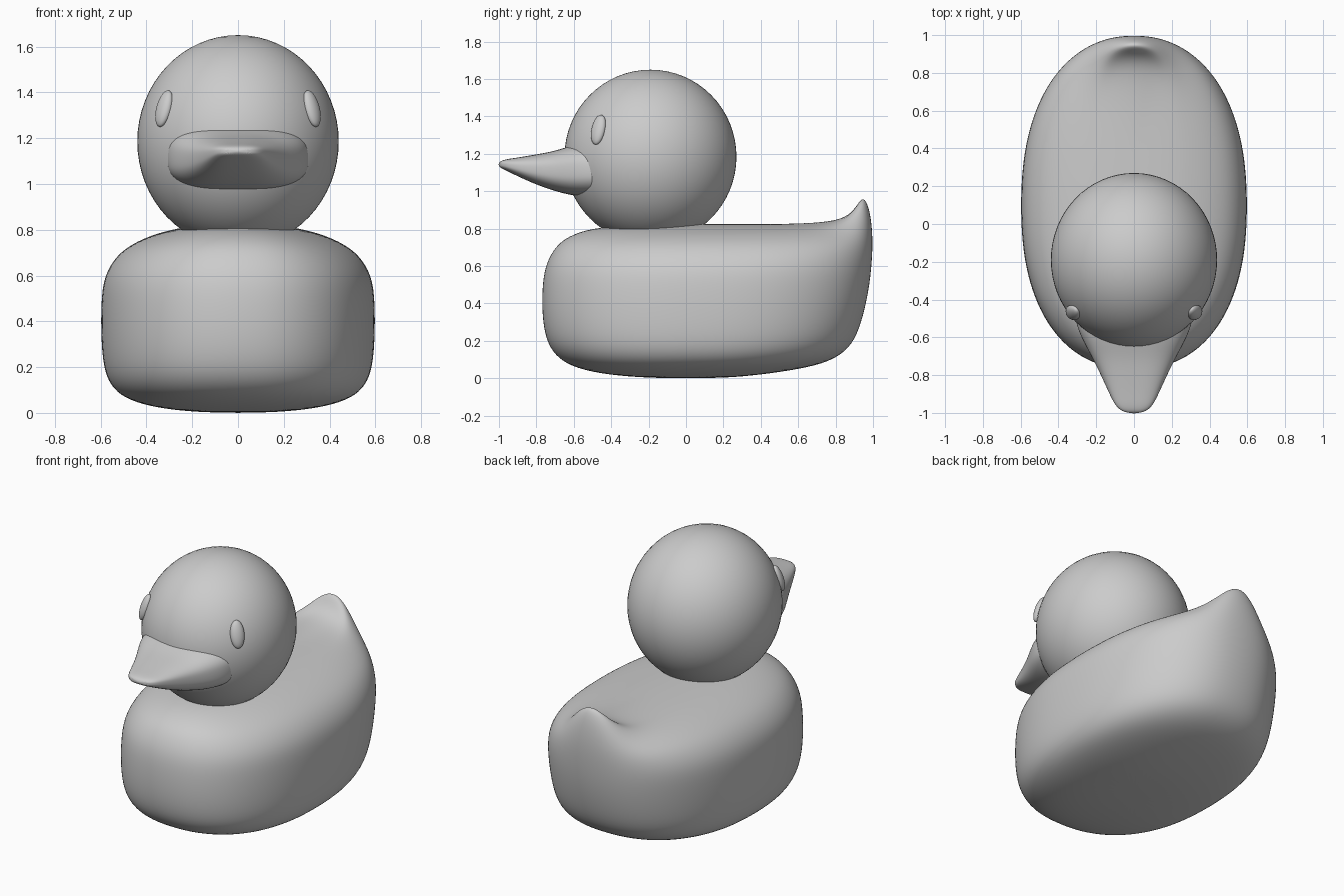
import bpy, bmesh, math
from mathutils import Vector

if "Cube" in bpy.data.objects:
    bpy.data.objects.remove(bpy.data.objects["Cube"])

SEG = 40


def smooth(obj):
    for p in obj.data.polygons:
        p.use_smooth = True


def spow(v, e):
    return math.copysign(abs(v) ** e, v)


def loft(name, rings, start, end):
    """Skin closed rings of points, closing both ends with a pole vertex."""
    bm = bmesh.new()
    vr = [[bm.verts.new(p) for p in ring] for ring in rings]
    for a, b in zip(vr, vr[1:]):
        for i in range(SEG):
            j = (i + 1) % SEG
            bm.faces.new((a[i], a[j], b[j], b[i]))
    for ring, pole in ((vr[0], start), (vr[-1], end)):
        pv = bm.verts.new(pole)
        for i in range(SEG):
            bm.faces.new((ring[i], ring[(i + 1) % SEG], pv))
    bmesh.ops.recalc_face_normals(bm, faces=bm.faces)
    mesh = bpy.data.meshes.new(name)
    bm.to_mesh(mesh)
    bm.free()
    obj = bpy.data.objects.new(name, mesh)
    bpy.context.collection.objects.link(obj)
    smooth(obj)
    sub = obj.modifiers.new("smooth", 'SUBSURF')
    sub.levels = sub.render_levels = 2
    return obj


def ellipsoid(name, loc, radii, rot=None):
    bpy.ops.mesh.primitive_uv_sphere_add(segments=64, ring_count=32, location=loc)
    obj = bpy.context.object
    obj.name = name
    obj.scale = radii
    if rot:
        obj.rotation_euler = rot
    smooth(obj)
    return obj


ANGLES = [2 * math.pi * i / SEG for i in range(SEG)]


# Body outlines stacked upwards, with the tail pulled up at the back
def body_ring(z, front, back, w, lift):
    mid, half = (front + back) / 2, (back - front) / 2
    ring = []
    for a in ANGLES:
        x = w * spow(math.cos(a), 2 / 2.3)
        y = mid + half * spow(math.sin(a), 2 / 2.3)
        tail = lift * max(0, math.sin(a)) ** 4 * math.exp(-(x / 0.2) ** 2)
        ring.append((x, y, z + tail))
    return ring


body = [  # z, front, back, half width, tail lift
    (0.004, -0.25, 0.25, 0.20, 0), (0.025, -0.47, 0.45, 0.38, 0),
    (0.065, -0.62, 0.70, 0.50, 0), (0.12, -0.70, 0.83, 0.56, 0),
    (0.20, -0.75, 0.905, 0.59, 0), (0.33, -0.772, 0.95, 0.60, 0),
    (0.48, -0.772, 0.982, 0.60, 0), (0.60, -0.757, 0.997, 0.588, 0.02),
    (0.69, -0.71, 1.002, 0.53, 0.06), (0.74, -0.66, 0.992, 0.46, 0.13),
    (0.775, -0.59, 0.972, 0.38, 0.175), (0.795, -0.52, 0.945, 0.31, 0.185),
    (0.806, -0.45, 0.91, 0.26, 0.11), (0.812, -0.38, 0.86, 0.22, 0.05),
    (0.82, -0.25, 0.75, 0.15, 0.012), (0.824, -0.05, 0.50, 0.06, 0)]
loft("body", [body_ring(*r) for r in body], (0, 0, 0), (0, 0.22, 0.825))

# Head
HEAD, HR = Vector((0, -0.19, 1.185)), Vector((0.44, 0.46, 0.465))
ellipsoid("head", HEAD, HR)


# Beak cross-sections from inside the head to the tip
def beak_ring(y, lo, hi, w):
    return [(w * spow(math.cos(a), 2 / 2.8), y,
             (lo + hi) / 2 + (hi - lo) / 2 * spow(math.sin(a), 2 / 2.8))
            for a in ANGLES]


beak = [(-0.42, 0.97, 1.26, 0.32), (-0.52, 0.97, 1.262, 0.31),
        (-0.60, 0.975, 1.25, 0.28), (-0.70, 1.00, 1.215, 0.225),
        (-0.80, 1.035, 1.197, 0.175), (-0.90, 1.08, 1.18, 0.13),
        (-0.96, 1.11, 1.172, 0.10), (-0.993, 1.125, 1.162, 0.065)]
loft("beak", [beak_ring(*r) for r in beak], (0, -0.42, 1.115), (0, -1.004, 1.143))

# Eyes lying flat on the head surface
for side, label in ((-1, "left"), (1, "right")):
    d = Vector((side * 0.325, -0.28, 0.145))
    k = math.sqrt(sum((d[i] / HR[i]) ** 2 for i in range(3)))
    normal = Vector([d[i] / HR[i] ** 2 for i in range(3)])
    ellipsoid(label + "_eye", HEAD + d / k, (0.028, 0.042, 0.083),
              normal.to_track_quat('X', 'Z').to_euler())
